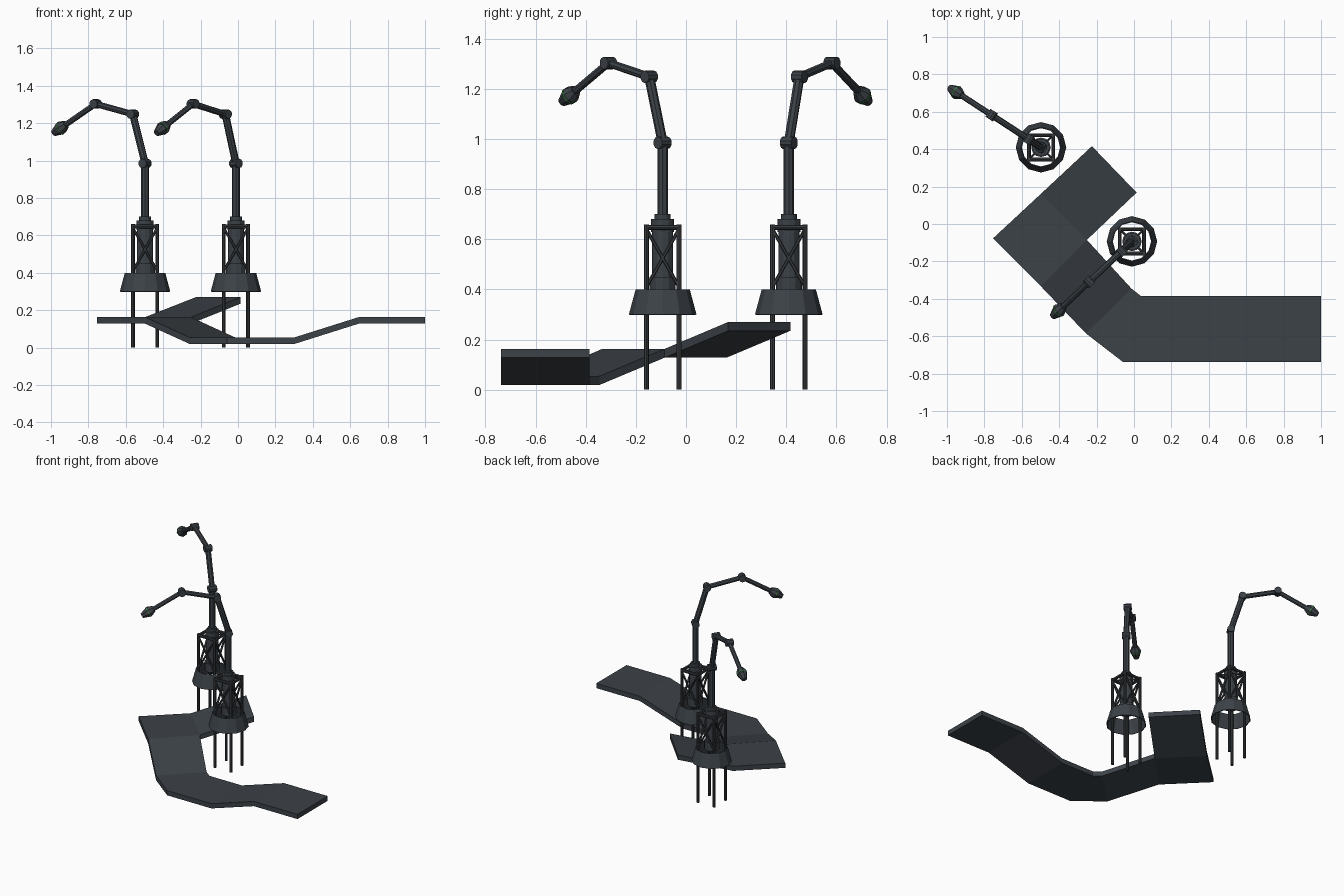
import bpy, bmesh, math
from mathutils import Vector

if "Cube" in bpy.data.objects:
    bpy.data.objects.remove(bpy.data.objects["Cube"])


def material(name, rgb):
    m = bpy.data.materials.new(name)
    m.diffuse_color = (*rgb, 1)
    m.use_nodes = True
    m.node_tree.nodes["Principled BSDF"].inputs["Base Color"].default_value = m.diffuse_color
    return m


SLATE = material("slate_metal", (0.045, 0.054, 0.064))
STEEL = material("dark_steel", (0.040, 0.045, 0.050))
GREEN = material("green_glow", (0.03, 0.30, 0.03))


def finish(name, bm, mat):
    me = bpy.data.meshes.new(name)
    bmesh.ops.recalc_face_normals(bm, faces=bm.faces)
    bm.to_mesh(me)
    bm.free()
    ob = bpy.data.objects.new(name, me)
    me.materials.append(mat)
    bpy.context.collection.objects.link(ob)
    return ob


def rod(bm, a, b, r1, r2=None, n=8, caps=True):
    """Cylinder or cone from a to b."""
    a, b = Vector(a), Vector(b)
    d = b - a
    mat = d.to_track_quat('Z', 'Y').to_matrix().to_4x4()
    mat.translation = (a + b) / 2
    bmesh.ops.create_cone(bm, cap_ends=caps, segments=n, radius1=r1,
                          radius2=r1 if r2 is None else r2,
                          depth=d.length, matrix=mat)


def tower(tag, cx, cy, heading):
    c = Vector((cx, cy, 0))

    def p(x, y, z):
        return c + Vector((x, y, z))

    # lattice frame: legs, cross braces, top frame and spokes
    s = 0.065
    corners = [(-s, -s), (s, -s), (s, s), (-s, s)]
    legs, lattice = bmesh.new(), bmesh.new()
    for i, (x, y) in enumerate(corners):
        u, v = corners[(i + 1) % 4]
        rod(legs, p(x, y, 0), p(x, y, 0.66), 0.010)
        rod(lattice, p(x, y, 0.41), p(u, v, 0.64), 0.007, n=6)
        rod(lattice, p(u, v, 0.41), p(x, y, 0.64), 0.007, n=6)
        rod(lattice, p(x, y, 0.648), p(u, v, 0.648), 0.010)
        rod(lattice, p(x, y, 0.645), p(0, 0, 0.645), 0.007, n=6)
    finish("legs_" + tag, legs, STEEL)
    finish("lattice_" + tag, lattice, STEEL)

    # open flared skirt
    bm = bmesh.new()
    rod(bm, p(0, 0, 0.30), p(0, 0, 0.40), 0.135, 0.108, 12, False)
    skirt = finish("skirt_" + tag, bm, SLATE)
    mod = skirt.modifiers.new("wall", 'SOLIDIFY')
    mod.thickness = 0.006

    # central column with base and collar
    bm = bmesh.new()
    for z0, z1, r in ((0.39, 0.45, 0.052), (0.45, 0.63, 0.042),
                      (0.63, 0.68, 0.046), (0.68, 0.70, 0.032)):
        rod(bm, p(0, 0, z0), p(0, 0, z1), r, n=12)
    finish("column_" + tag, bm, SLATE)

    # jointed arm in a vertical plane
    h = math.radians(heading)
    d = Vector((math.cos(h), math.sin(h), 0))
    side = Vector((-d.y, d.x, 0))

    def q(r, z):
        return c + d * r + Vector((0, 0, z))

    path = [q(0, 0.69), q(0, 0.985), q(0.078, 1.248), q(0.315, 1.303), q(0.515, 1.187)]
    arm, joints = bmesh.new(), bmesh.new()
    for a, b, r in zip(path, path[1:], (0.021, 0.020, 0.017, 0.016)):
        rod(arm, a, b, r)
    for j, w in zip(path[1:4], (0.027, 0.025, 0.025)):
        rod(joints, j - side * w, j + side * w, 0.025, n=10)
    finish("arm_" + tag, arm, SLATE)
    finish("arm_joints_" + tag, joints, SLATE)

    # head at the arm tip with a thin green band
    f = (path[4] - path[3]).normalized()
    o = path[4]
    bm = bmesh.new()
    rod(bm, o - f * 0.012, o + f * 0.018, 0.022, 0.036)
    rod(bm, o + f * 0.018, o + f * 0.036, 0.036)
    rod(bm, o + f * 0.036, o + f * 0.080, 0.034, 0.018)
    finish("head_" + tag, bm, SLATE)
    bm = bmesh.new()
    rod(bm, o + f * 0.025, o + f * 0.029, 0.0375)
    finish("head_band_" + tag, bm, GREEN)


tower("back", -0.497, 0.410, 146.9)
tower("front", -0.011, -0.093, 223.4)

# winding ramp: cross edges (outer xy, inner xy, top height)
LOW, MID, TOP, THICK = 0.054, 0.163, 0.27, 0.035
Y0, Y1 = -0.737, -0.385
edges = [
    ((1.0, Y0), (1.0, Y1), MID), ((0.645, Y0), (0.645, Y1), MID),
    ((0.30, Y0), (0.30, Y1), LOW), ((-0.06, Y0), (-0.06, Y1), LOW),
    ((-0.257, -0.585), (-0.06, Y1), LOW),
    ((-0.257, -0.585), (-0.014, -0.345), LOW),
    ((-0.497, -0.334), (-0.252, -0.085), MID),
    ((-0.754, -0.077), (-0.252, -0.085), MID),
    ((-0.497, 0.162), (-0.252, -0.085), MID),
    ((-0.225, 0.416), (0.014, 0.168), TOP),
]
bm = bmesh.new()
cache = {}


def vert(xy, z):
    key = (xy, round(z, 4))
    if key not in cache:
        cache[key] = bm.verts.new((*xy, z))
    return cache[key]


for (o0, i0, z0), (o1, i1, z1) in zip(edges, edges[1:]):
    for drop in (0, THICK):
        loop = [(o0, z0), (i0, z0), (i1, z1), (o1, z1)]
        vs = list(dict.fromkeys(vert(xy, z - drop) for xy, z in loop))
        bm.faces.new(vs)
    for a, b in ((o0, o1), (i0, i1)):
        if a != b:
            bm.faces.new((vert(a, z0), vert(b, z1), vert(b, z1 - THICK), vert(a, z0 - THICK)))
for o, i, z in (edges[0], edges[-1]):
    bm.faces.new((vert(o, z), vert(i, z), vert(i, z - THICK), vert(o, z - THICK)))
# small gusset at the inside of the bend
g = ((-0.06, Y1), (-0.014, -0.345), (0.037, Y1))
for drop in (0, THICK):
    bm.faces.new([vert(xy, LOW - drop) for xy in g])
bm.faces.new([vert(g[1], LOW), vert(g[2], LOW), vert(g[2], LOW - THICK), vert(g[1], LOW - THICK)])
finish("ramp", bm, SLATE)
